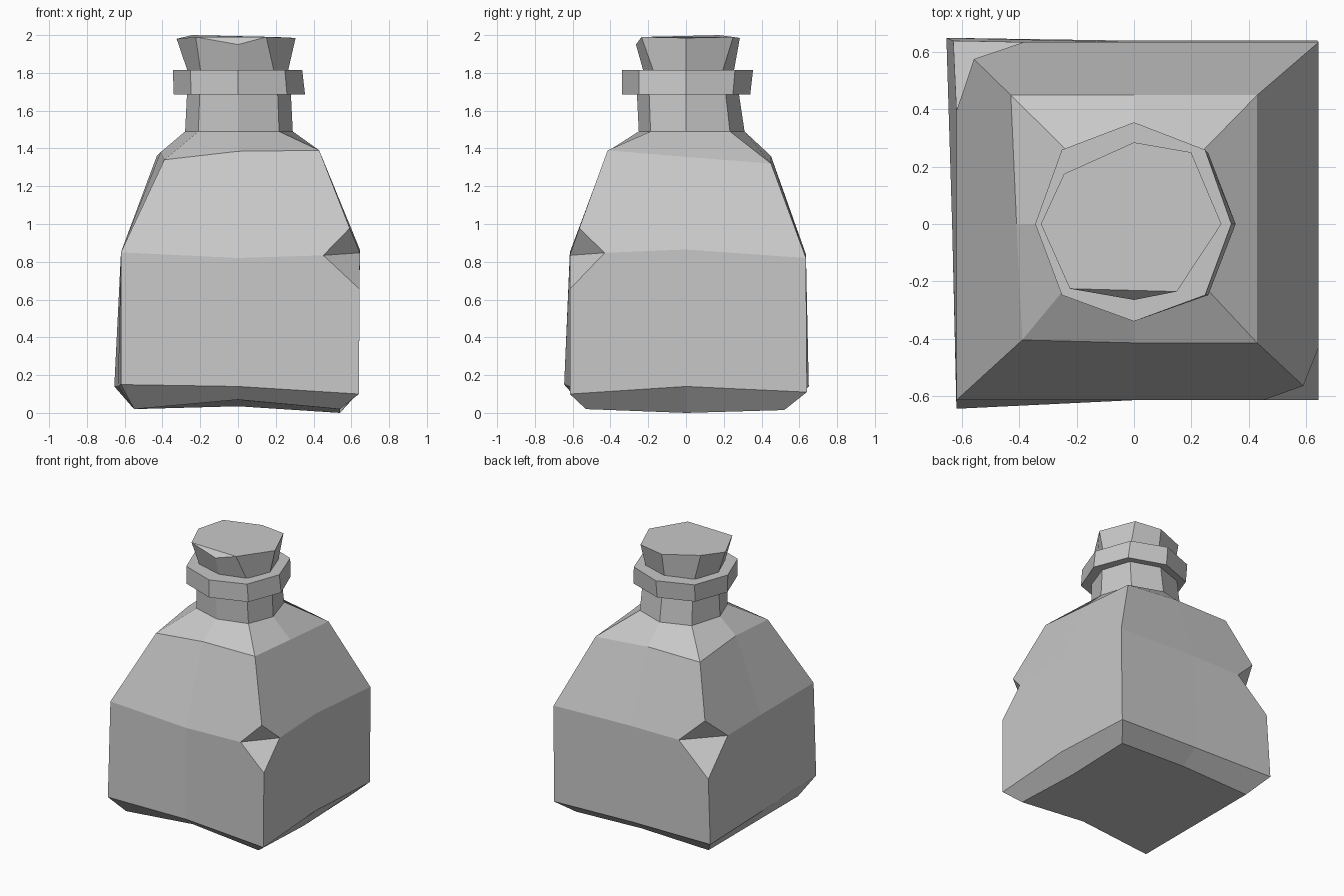
import bpy
import bmesh
from mathutils import Vector

default_cube = bpy.data.objects.get("Cube")
if default_cube:
    bpy.data.objects.remove(default_cube, do_unlink=True)

# Single flat colour
grey = bpy.data.materials.new("stone_grey")
grey.use_nodes = True
colour = (0.58, 0.58, 0.58, 1)
grey.diffuse_color = colour
grey.node_tree.nodes["Principled BSDF"].inputs["Base Color"].default_value = colour

# Ring points run: front-left corner, front, front-right corner, right,
# back-right corner, back, back-left corner, left (as seen from the front)
DIRECTIONS = [(-1, -1), (0, -1), (1, -1), (1, 0), (1, 1), (0, 1), (-1, 1), (-1, 0)]


def ring(bm, left, right, front, back, heights, corner=1.0, nudges=None):
    """Eight-point outline; corner < 1 turns the square into an octagon."""
    if not isinstance(heights, (list, tuple)):
        heights = [heights] * len(DIRECTIONS)
    verts = []
    for i, ((dx, dy), z) in enumerate(zip(DIRECTIONS, heights)):
        scale = corner if dx and dy else 1.0
        x = {-1: left, 0: 0.0, 1: right}[dx] * scale
        y = {-1: front, 0: 0.0, 1: back}[dy] * scale
        nx, ny = (nudges or {}).get(i, (0, 0))
        verts.append(bm.verts.new((x + nx, y + ny, z)))
    return verts


def loft(bm, rings):
    """Join each outline to the next one with a band of faces."""
    for low, high in zip(rings, rings[1:]):
        for i in range(len(low)):
            j = (i + 1) % len(low)
            bm.faces.new((low[i], low[j], high[j], high[i]))


def chip_corner(bm, corner, along_height, along_side):
    """Knock a wedge out of the body where four edges meet."""
    cuts = []
    for edge in list(corner.link_edges):
        other = edge.other_vert(corner)
        steep = abs(other.co.z - corner.co.z) > 0.3
        factor = along_height if steep else along_side
        cuts.append(bmesh.utils.edge_split(edge, corner, factor)[1])
    for face in list(corner.link_faces):
        loop = next(l for l in face.loops if l.vert == corner)
        bmesh.utils.face_split(face, loop.link_loop_next.vert, loop.link_loop_prev.vert)
    bmesh.ops.delete(bm, geom=[corner], context='VERTS')
    bottom, side_a, side_b, top = sorted(cuts, key=lambda v: v.co.z)
    bm.faces.new((top, side_a, side_b))
    bm.faces.new((side_b, side_a, bottom))


def finish(bm, name):
    bmesh.ops.recalc_face_normals(bm, faces=bm.faces[:])
    mesh = bpy.data.meshes.new(name)
    bm.to_mesh(mesh)
    bm.free()
    mesh.materials.append(grey)
    bpy.context.collection.objects.link(bpy.data.objects.new(name, mesh))


# Bottle: worn square body, sloping shoulders, octagonal neck and lip
bm = bmesh.new()
base = ring(bm, -.55, .54, -.53, .52, [.02, .07, .02, 0, .015, .035, .02, .02])
foot = ring(bm, -.635, .64, -.615, .64, [.15, .14, .1, .14, .11, .13, .14, .14],
            nudges={0: (.015, -.03), 6: (-.02, .01)})
waist = ring(bm, -.62, .645, -.615, .635, [.85, .82, .84, .865, .82, .84, .84, .85])
shoulder = ring(bm, -.41, .43, -.415, .45,
                [1.34, 1.385, 1.39, 1.355, 1.32, 1.36, 1.36, 1.38],
                nudges={0: (.02, .01), 6: (-.02, 0)})
neck_base = ring(bm, -.28, .29, -.25, .31, 1.49, .75)
neck_top = ring(bm, -.27, .28, -.26, .28, 1.69, .75)
lip_low = ring(bm, -.34, .355, -.34, .34, 1.685, .73)
lip_high = ring(bm, -.345, .34, -.34, .355, 1.815, .73)
loft(bm, [base, foot, waist, shoulder, neck_base, neck_top, lip_low, lip_high])
bm.faces.new(base)
bm.faces.new(lip_high)
chip_corner(bm, waist[2], .25, .3)
chip_corner(bm, waist[6], .32, .38)
finish(bm, "bottle")

# Stopper: flared plug with a chipped front edge
bm = bmesh.new()
plug = ring(bm, -.26, .26, -.22, .25, 1.79, .75)
crown = ring(bm, -.325, .305, -.265, .285,
             [1.99, 1.95, 1.99, 1.985, 1.99, 1.985, 2, 1.98], .72,
             nudges={0: (.01, -.035), 2: (-.07, -.045), 4: (-.02, .045), 6: (-.01, -.03)})
loft(bm, [plug, crown])
bm.faces.new(plug)
bm.faces.new(crown[:3])
bm.faces.new(crown[:1] + crown[2:])
finish(bm, "stopper")
